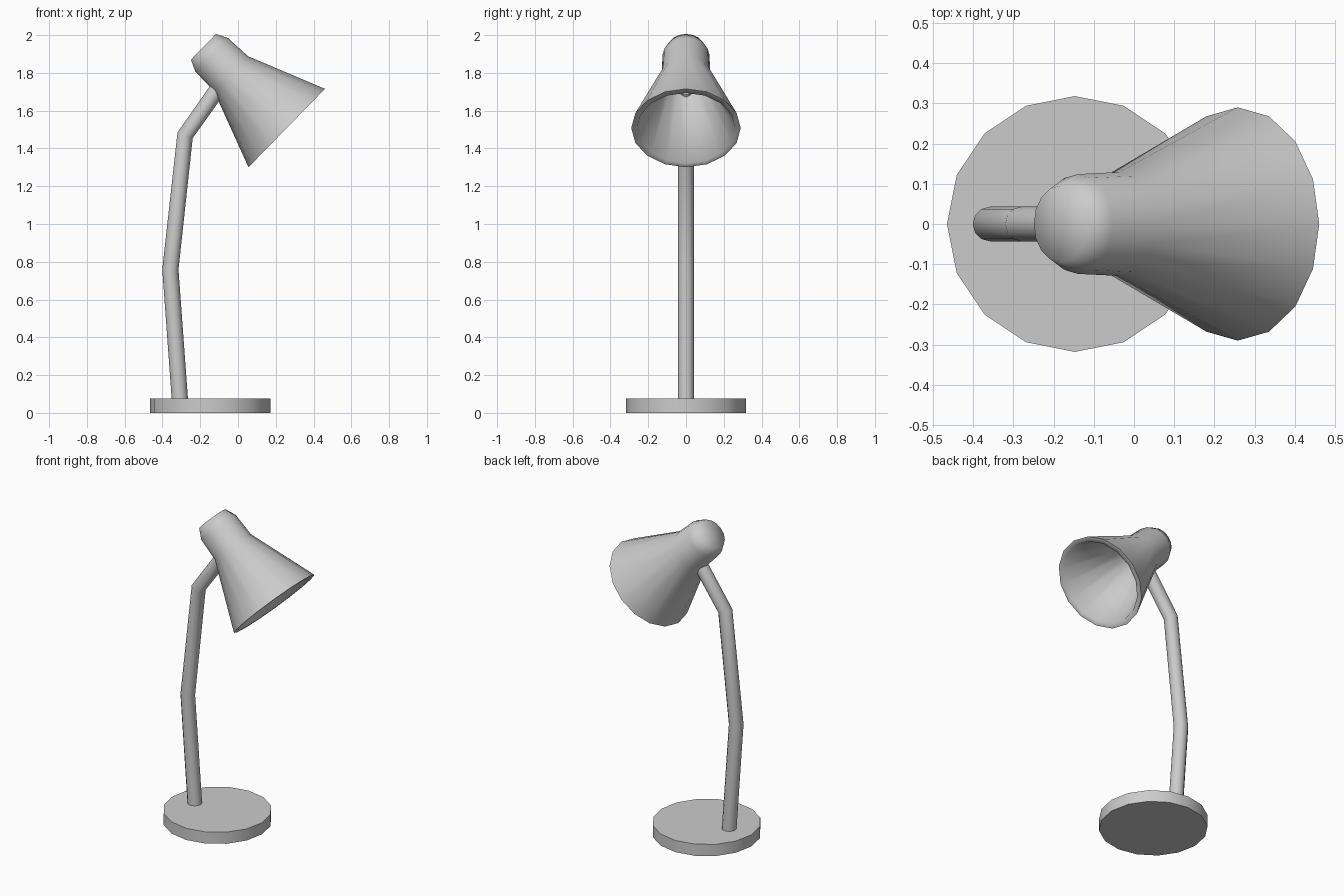
import bpy, bmesh, math

if "Cube" in bpy.data.objects:
    bpy.data.objects.remove(bpy.data.objects["Cube"])


def lathe(name, profile, sides, location, tilt=0.0, angle=30):
    """Spin a closed (radius, height) profile around local z."""
    bm = bmesh.new()
    rings = []
    for r, z in profile:
        if r == 0:
            rings.append([bm.verts.new((0, 0, z))] * sides)
        else:
            rings.append([bm.verts.new((r * math.cos(2 * math.pi * i / sides),
                                        r * math.sin(2 * math.pi * i / sides), z))
                          for i in range(sides)])
    for a, b in zip(rings, rings[1:]):
        for i in range(sides):
            j = (i + 1) % sides
            bm.faces.new(list(dict.fromkeys((a[i], a[j], b[j], b[i]))))
    bmesh.ops.recalc_face_normals(bm, faces=bm.faces)
    mesh = bpy.data.meshes.new(name)
    bm.to_mesh(mesh)
    bm.free()
    ob = bpy.data.objects.new(name, mesh)
    bpy.context.collection.objects.link(ob)
    ob.location = location
    ob.rotation_euler.y = tilt
    smooth(ob, angle)
    return ob


def smooth(ob, angle):
    bpy.ops.object.select_all(action='DESELECT')
    ob.select_set(True)
    bpy.context.view_layer.objects.active = ob
    bpy.ops.object.shade_smooth_by_angle(angle=math.radians(angle))


# Round weighted base
lathe("base", [(0, 0), (0.318, 0), (0.318, 0.075), (0, 0.075)], 16, (-0.147, 0, 0))

# Bent arm
curve = bpy.data.curves.new("arm", 'CURVE')
curve.dimensions = '3D'
curve.bevel_depth = 0.043
curve.bevel_resolution = 4
curve.use_fill_caps = True
path = [(-0.307, 0.06), (-0.358, 0.76), (-0.28, 1.47), (-0.11, 1.71)]
spline = curve.splines.new('POLY')
spline.points.add(len(path) - 1)
for p, (x, z) in zip(spline.points, path):
    p.co = (x, 0, z, 1)
arm = bpy.data.objects.new("arm", curve)
bpy.context.collection.objects.link(arm)
bpy.ops.object.select_all(action='DESELECT')
arm.select_set(True)
bpy.context.view_layer.objects.active = arm
bpy.ops.object.convert(target='MESH')
smooth(bpy.context.object, 40)

# Hollow shade with a chamfered cap, origin at the centre of the open rim
shade_profile = [(0, 0.616), (0.095, 0.616), (0.124, 0.555), (0.129, 0.412),
                 (0.29, 0), (0.26, 0), (0.105, 0.405), (0.1, 0.54), (0, 0.58)]
lathe("shade", shade_profile, 16, (0.258, 0, 1.508), math.radians(-45.7), 70)
